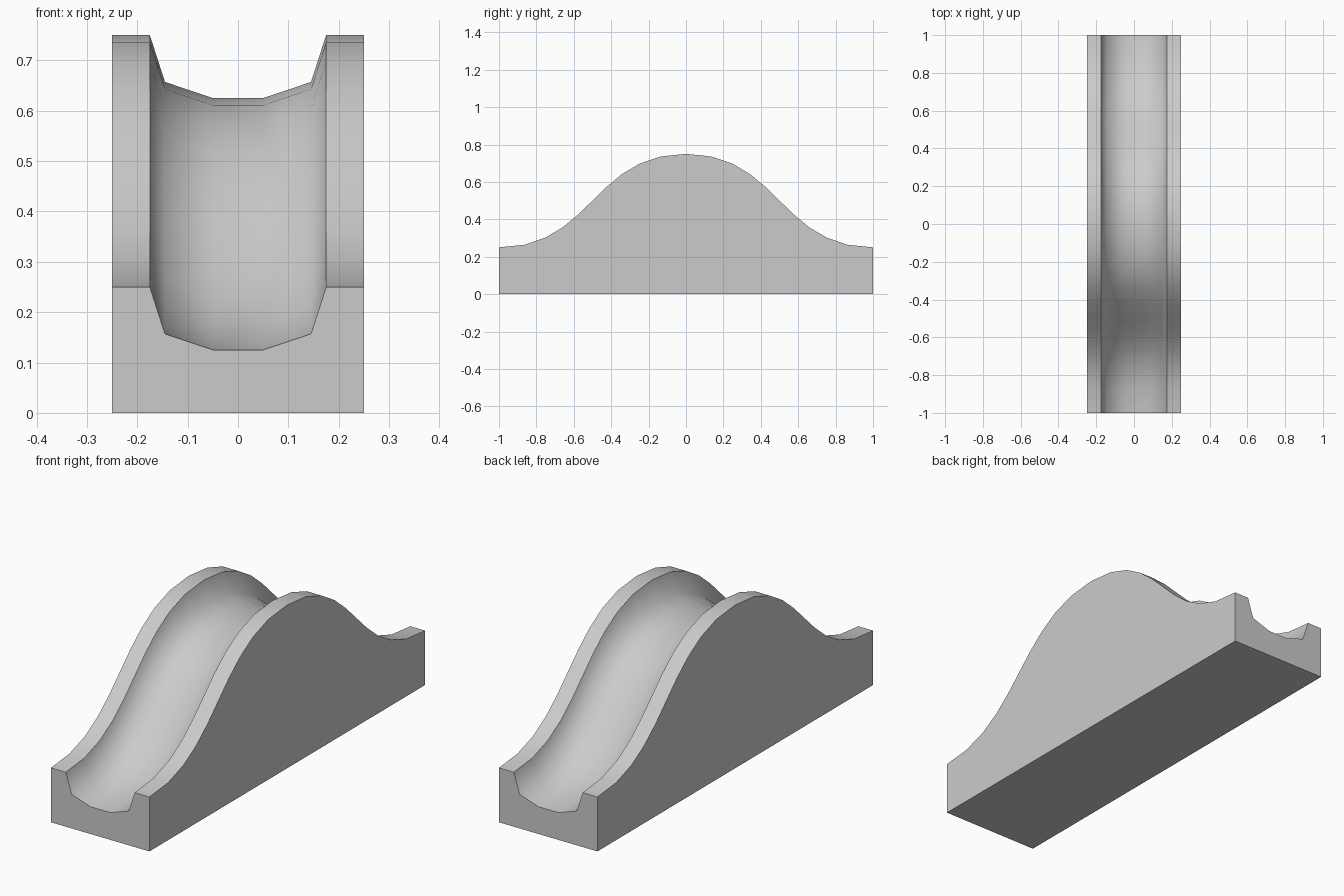
import bpy, bmesh, math

if "Cube" in bpy.data.objects:
    bpy.data.objects.remove(bpy.data.objects["Cube"])

STEPS = 10
# Trough cross-section: x and height relative to the hump line
half = [(0.25, 0.0), (0.175, 0.0), (0.145, -0.093), (0.05, -0.125)]
section = [(-x, z) for x, z in half] + half[::-1]


def hump(t):
    """S-shaped slope from the crest (t=0) down to the end (t=1)."""
    y = 1.5 * t * (1 - t) ** 2 + 1.5 * t * t * (1 - t) + t ** 3
    return y, 0.75 - 0.5 * (3 * t * t - 2 * t ** 3)


slope = [hump(i / STEPS) for i in range(STEPS + 1)]
path = [(-y, z) for y, z in slope[:0:-1]] + slope

bm = bmesh.new()
rows = [[bm.verts.new((x, y, z + dz)) for x, dz in section] for y, z in path]

# Rims and trough swept along the hump
for a, b in zip(rows, rows[1:]):
    for j in range(len(section) - 1):
        bm.faces.new((a[j], a[j + 1], b[j + 1], b[j]))

# Flat base, sides and ends
fl, fr, br, bl = [bm.verts.new(p) for p in
                  ((-0.25, -1, 0), (0.25, -1, 0), (0.25, 1, 0), (-0.25, 1, 0))]
bm.faces.new((fl, bl, br, fr))
bm.faces.new([fl, fr] + rows[0][::-1])
bm.faces.new([br, bl] + rows[-1])
bm.faces.new([fr, br] + [r[-1] for r in reversed(rows)])
bm.faces.new([bl, fl] + [r[0] for r in rows])
bmesh.ops.recalc_face_normals(bm, faces=bm.faces[:])

mesh = bpy.data.meshes.new("humped_track")
bm.to_mesh(mesh)
bm.free()
track = bpy.data.objects.new("humped_track", mesh)
bpy.context.collection.objects.link(track)

# Smooth trough, crisp rims
bpy.context.view_layer.objects.active = track
track.select_set(True)
bpy.ops.object.shade_smooth_by_angle(angle=math.radians(60))
